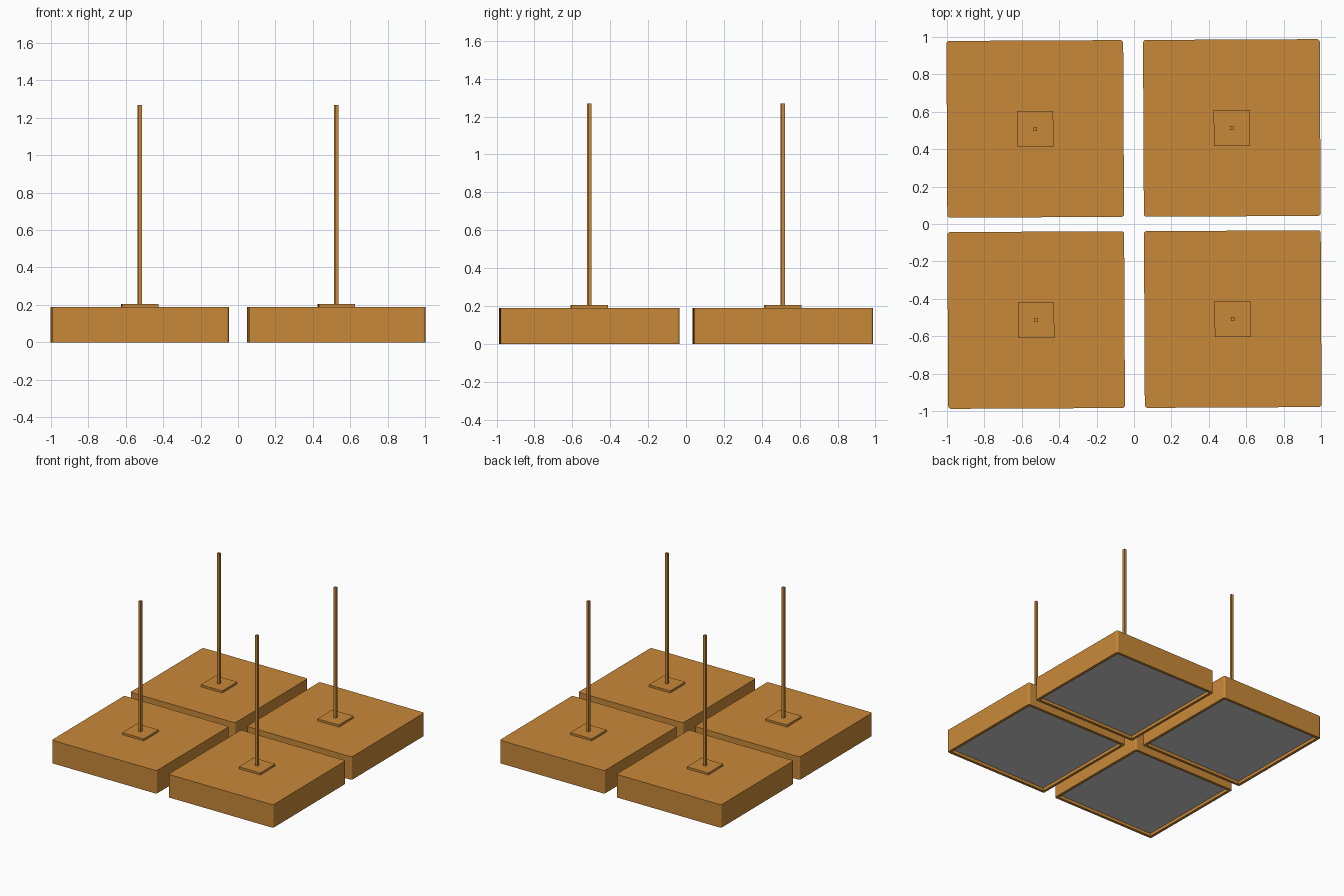
import bpy, bmesh, math
from mathutils import Matrix, Vector

if "Cube" in bpy.data.objects:
    bpy.data.objects.remove(bpy.data.objects["Cube"])

SIZE, HEIGHT = 0.945, 0.188
TURN = Matrix.Rotation(math.radians(0.28), 4, 'Z')

wood = bpy.data.materials.new("warm_orange")
wood.diffuse_color = (0.58, 0.25, 0.04, 1)
wood.use_nodes = True
wood.node_tree.nodes["Principled BSDF"].inputs["Base Color"].default_value = wood.diffuse_color


def box_bmesh(w, z0, z1, radius=0.0):
    bm = bmesh.new()
    bmesh.ops.create_cube(bm, size=1)
    bmesh.ops.scale(bm, vec=(w, w, z1 - z0), verts=bm.verts)
    bmesh.ops.translate(bm, vec=(0, 0, (z0 + z1) / 2), verts=bm.verts)
    if radius:
        upright = [e for e in bm.edges
                   if abs(e.verts[0].co.z - e.verts[1].co.z) > 1e-4]
        bmesh.ops.bevel(bm, geom=upright, offset=radius, segments=3,
                        profile=0.5, affect='EDGES')
    return bm


def finish(bm, name, x, y, mat=None):
    bmesh.ops.recalc_face_normals(bm, faces=bm.faces)
    me = bpy.data.meshes.new(name)
    bm.to_mesh(me)
    bm.free()
    if mat:
        me.materials.append(mat)
    ob = bpy.data.objects.new(name, me)
    bpy.context.collection.objects.link(ob)
    ob.matrix_world = TURN @ Matrix.Translation(Vector((x, y, 0)))
    return ob


def pendant(tag, x, y):
    # square shade with a shallow recess underneath
    bm = box_bmesh(SIZE, 0, HEIGHT, 0.014)
    bm.normal_update()
    bottom = min(bm.faces, key=lambda f: f.normal.z)
    bmesh.ops.inset_region(bm, faces=[bottom], thickness=0.022)
    ext = bmesh.ops.extrude_discrete_faces(bm, faces=[bottom])
    inner = {v for f in ext['faces'] for v in f.verts}
    bmesh.ops.translate(bm, vec=(0, 0, 0.03), verts=list(inner))
    finish(bm, "shade_" + tag, x, y, wood)
    # grey diffuser panel
    finish(box_bmesh(SIZE - 0.046, 0.024, 0.03), "diffuser_" + tag, x, y)
    # mounting plate and hanging rod
    finish(box_bmesh(0.193, HEIGHT, 0.205), "plate_" + tag, x, y, wood)
    finish(box_bmesh(0.02, 0.205, 1.27), "rod_" + tag, x, y, wood)


for sx, side in ((-1, "left"), (1, "right")):
    for sy, depth in ((-1, "front"), (1, "back")):
        pendant(depth + "_" + side, sx * 0.5255, sy * 0.511)
